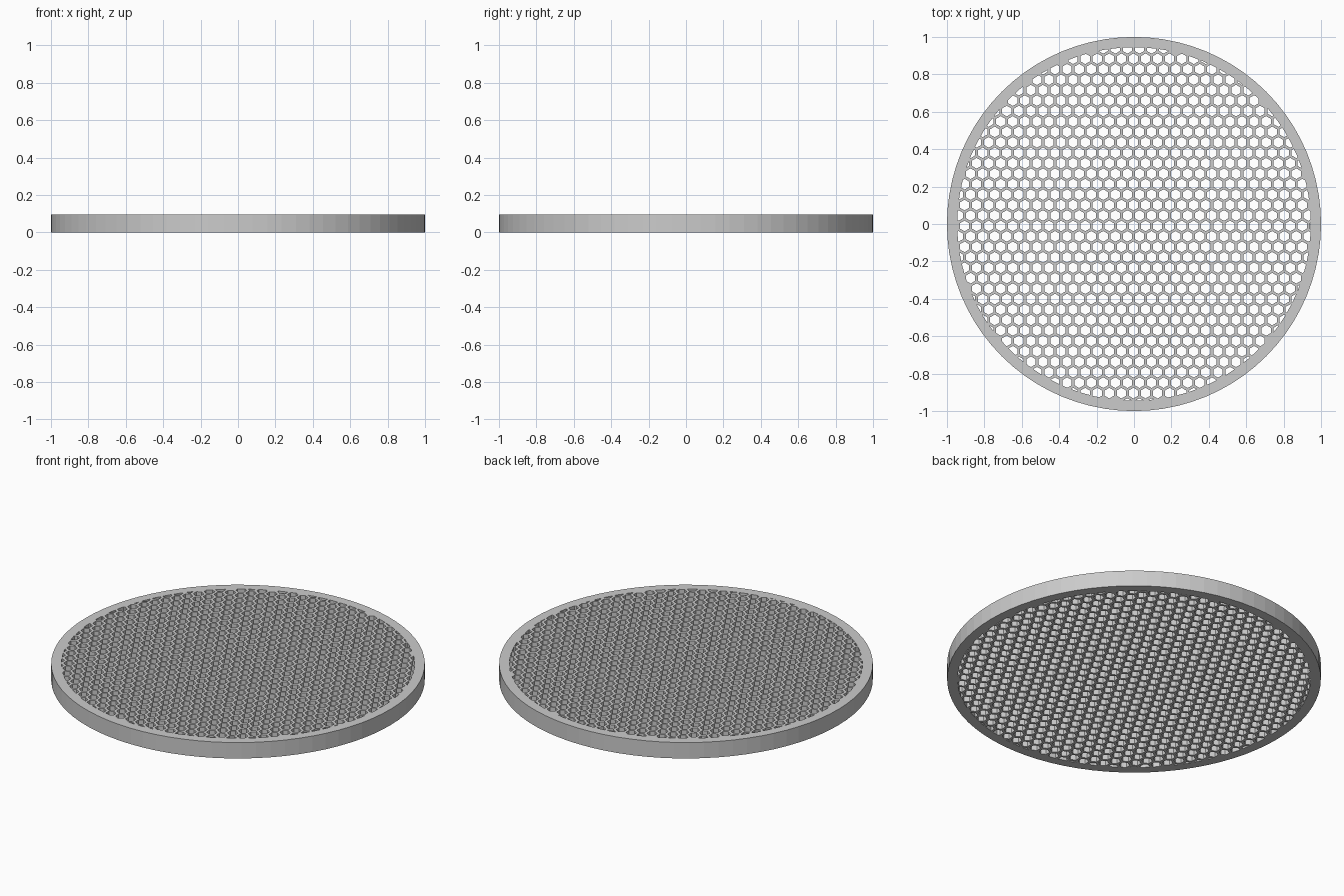
import bpy, bmesh, math
from mathutils import Matrix

cube = bpy.data.objects.get("Cube")
if cube:
    bpy.data.objects.remove(cube, do_unlink=True)

HEIGHT = 0.094
GRILLE_RADIUS = 0.945
PITCH = 0.0645            # spacing of holes along a row
ROW = PITCH * math.sqrt(3) / 2
HOLE_RADIUS = 0.0285      # centre to corner
X0, Y0 = -0.003, -0.0104  # centre of the middle hole

grey = bpy.data.materials.new("light_grey")
grey.use_nodes = True
colour = (0.6, 0.6, 0.6, 1)
grey.diffuse_color = colour
grey.node_tree.nodes["Principled BSDF"].inputs["Base Color"].default_value = colour


def add_prism(bm, sides, radius, depth, x=0, y=0, turn=0):
    place = Matrix.Translation((x, y, HEIGHT / 2)) @ Matrix.Rotation(turn, 4, "Z")
    bmesh.ops.create_cone(bm, cap_ends=True, segments=sides, radius1=radius,
                          radius2=radius, depth=depth, matrix=place)


def make_object(name, bm):
    mesh = bpy.data.meshes.new(name)
    bm.to_mesh(mesh)
    bm.free()
    mesh.materials.append(grey)
    obj = bpy.data.objects.new(name, mesh)
    bpy.context.collection.objects.link(obj)
    return obj


def apply_boolean(obj, cutter, operation):
    mod = obj.modifiers.new(operation.lower(), "BOOLEAN")
    mod.operation = operation
    mod.solver = "MANIFOLD"
    mod.object = cutter
    bpy.context.view_layer.update()
    result = obj.evaluated_get(bpy.context.evaluated_depsgraph_get())
    mesh = bpy.data.meshes.new_from_object(result)
    obj.modifiers.clear()
    obj.data = mesh
    bpy.data.objects.remove(cutter, do_unlink=True)


# Solid round plate
bm = bmesh.new()
add_prism(bm, 80, 1, HEIGHT)
plate = make_object("honeycomb_plate", bm)

# Staggered rows of hexagonal holes, corners pointing along y
bm = bmesh.new()
for row in range(-18, 19):
    for col in range(-17, 18):
        x = X0 + (col + 0.5 * (row % 2)) * PITCH
        y = Y0 + row * ROW
        if math.hypot(x, y) < GRILLE_RADIUS + 0.02:
            add_prism(bm, 6, HOLE_RADIUS, HEIGHT * 2, x, y, math.pi / 3)
holes = make_object("hole_cutter", bm)
holes.hide_render = True

# Trim the holes at the solid outer rim, then cut them through the plate
bm = bmesh.new()
add_prism(bm, 80, GRILLE_RADIUS, HEIGHT * 1.5)
limit = make_object("rim_limit", bm)
limit.hide_render = True
apply_boolean(holes, limit, "INTERSECT")
apply_boolean(plate, holes, "DIFFERENCE")

plate.data.materials.clear()
plate.data.materials.append(grey)
for poly in plate.data.polygons:
    poly.material_index = 0
    poly.use_smooth = False
